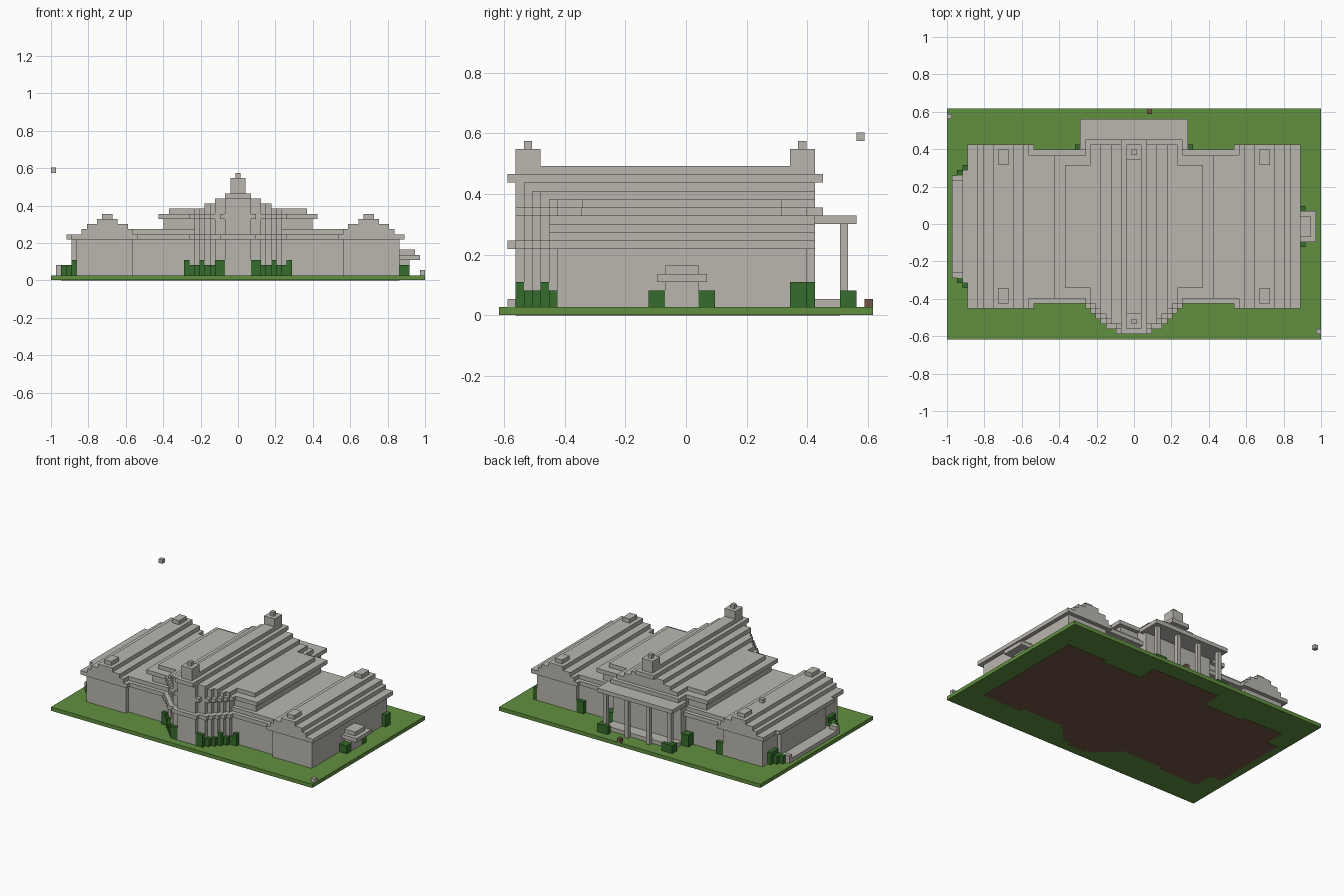
import bpy
import bmesh

UNIT = 2 / 73        # size of one building block
PLATE = 0.06         # thickness of the soil plate, in blocks

old = bpy.data.objects.get("Cube")
if old:
    bpy.data.objects.remove(old, do_unlink=True)


def make_material(name, red, green, blue):
    material = bpy.data.materials.new(name)
    material.use_nodes = True
    colour = (red, green, blue, 1)
    material.diffuse_color = colour
    shader = material.node_tree.nodes["Principled BSDF"]
    shader.inputs["Base Color"].default_value = colour
    shader.inputs["Roughness"].default_value = 0.9
    return material


stone = make_material("pale stone", 0.49, 0.47, 0.43)
grass = make_material("grass green", 0.12, 0.28, 0.05)
leaves = make_material("leaf green", 0.035, 0.15, 0.025)
soil = make_material("soil brown", 0.17, 0.09, 0.06)


def finish(name, mesh_data, material):
    bmesh.ops.recalc_face_normals(mesh_data, faces=mesh_data.faces)
    bmesh.ops.scale(mesh_data, vec=(UNIT, UNIT, UNIT), verts=mesh_data.verts)
    mesh = bpy.data.meshes.new(name)
    mesh_data.to_mesh(mesh)
    mesh_data.free()
    mesh.materials.append(material)
    part = bpy.data.objects.new(name, mesh)
    bpy.context.collection.objects.link(part)
    return part


def prism(name, outline, bottom, top, material):
    """Extrude a flat outline, given in block units, between two heights."""
    data = bmesh.new()
    face = data.faces.new([data.verts.new((x, y, bottom)) for x, y in outline])
    extruded = bmesh.ops.extrude_face_region(data, geom=[face])
    raised = [v for v in extruded["geom"] if isinstance(v, bmesh.types.BMVert)]
    bmesh.ops.translate(data, vec=(0, 0, top - bottom), verts=raised)
    return finish(name, data, material)


def block(name, xs, ys, zs, material=stone):
    """Box covering the inclusive block columns xs, ys and the heights zs."""
    left, right = xs[0] - 0.5, xs[1] + 0.5
    front, back = ys[0] - 0.5, ys[1] + 0.5
    outline = [(left, front), (right, front), (right, back), (left, back)]
    return prism(name, outline, zs[0], zs[1], material)


def pair(name, xs, ys, zs, material=stone):
    """The same box on both sides of the centre line."""
    block("left_" + name, xs, ys, zs, material)
    block("right_" + name, (-xs[1], -xs[0]), ys, zs, material)


def centred(name, half, ys, zs, material=stone):
    block(name, (-half, half), ys, zs, material)


def bay(name, front, halves, limit, back, zs, material=stone):
    """Prism with a stair-stepped front; each row is wider than the last."""
    right, previous = [], None
    for row, half in enumerate(halves):
        half = min(half, limit) + 0.5
        if half != previous:
            y = front + row - 0.5
            if previous is not None:
                right.append((previous, y))
            right.append((half, y))
            previous = half
    right.append((previous, back + 0.5))
    left = [(-x, y) for x, y in reversed(right)]
    return prism(name, right + left, zs[0], zs[1], material)


BAY_WALL = [2, 4, 5, 6, 7, 8]
BAY_EAVE = [3, 5, 6, 7, 8, 9, 10]
WALL = (1, 8)
EAVE = (8, 9)

# Ground slab with the soil patch under the building
centred("lawn", 36, (-22, 22), (PLATE, 1), grass)
SOIL = (0, PLATE)
pair("wing_soil", (21, 31), (-15, 14), SOIL, soil)
centred("middle_soil", 20, (-14, 13), SOIL, soil)
bay("bay_soil", -20, BAY_WALL, 8, 0, SOIL, soil)
centred("portico_soil", 9, (0, 18), SOIL, soil)
block("veranda_soil", (-34, -32), (-10, 9), SOIL, soil)

# Side wings with stepped roofs
pair("wing_wall", (21, 31), (-15, 14), WALL)
pair("wing_eave", (20, 32), (-16, 15), EAVE)
for level, (inner, outer) in enumerate([(21, 30), (22, 29), (24, 27)]):
    pair("wing_roof_step", (inner, outer), (-16, 15), (9 + level, 10 + level))
for side, ys in (("front", (-15, -13)), ("back", (12, 14))):
    pair(side + "_wing_chimney", (25, 26), ys, (12, 13))

# Links between the wings and the centre
centred("link_wall", 20, (-14, 13), WALL)
centred("link_eave", 20, (-15, 14), EAVE)
centred("link_roof", 20, (-14, 13), (9, 10))

# Raised middle storey
centred("middle_wall", 14, (-13, 12), (9, 12))
centred("middle_eave", 15, (-14, 13), (12, 13))
centred("middle_roof", 13, (-12, 11), (13, 14))

# Central hall with stepped front bay
bay("bay_wall", -20, BAY_WALL, 9, 0, (1, 13))
bay("bay_eave", -21, BAY_EAVE, 10, 0, EAVE)
centred("hall_back_wall", 9, (0, 15), (1, 13))

# Stepped gable over the hall, the overhang alternating by level
bay("gable_base", -20, BAY_EAVE, 9, 16, (12, 13))
for level, half in enumerate([8, 6, 4]):
    bay("gable_step", -20, BAY_WALL + [9], half, 15, (13 + level, 14 + level))
centred("gable_upper_eave", 2, (-21, 16), (16, 17))
centred("gable_ridge", 1, (-20, 15), (17, 18))
for side, ys in (("front", (-20, -18)), ("back", (13, 15))):
    centred(side + "_chimney", 1, ys, (17, 20))
    centred(side + "_chimney_pot", 0, (ys[0] + 1, ys[1] - 1), (20, 21))

# Rear portico
centred("portico_floor", 9, (15, 18), (1, 2))
centred("portico_roof", 10, (15, 20), (11, 12))
for x in (3, 9):
    pair("portico_column", (x, x), (19, 19), (1, 11))

# Side porch on the left wing
block("porch_body", (32, 33), (-2, 1), (1, 4))
block("porch_canopy", (32, 35), (-3, 2), (4, 5))
block("porch_canopy_top", (32, 34), (-2, 1), (5, 6))

# Veranda on the right wing
block("veranda_wall", (-32, -31), (-9, 8), WALL)
block("veranda_eave", (-33, -32), (-11, 10), EAVE)
block("veranda_floor", (-35, -32), (-10, 9), (1, 2))
for y in (-10, 9):
    block("veranda_kerb", (-35, -34), (y, y), (1, 3))

# Shrubs nestled in the steps of the front bay
for row, inner in enumerate(BAY_WALL):
    outer = BAY_WALL[row + 1] if row < len(BAY_WALL) - 1 else 10
    y = row - 20
    height = 4 if row in (0, 3) else 3
    pair("bay_shrub", (inner + 1, outer), (y, y), (1, height), leaves)
pair("bay_end_shrub", (10, 10), (-15, -15), (1, 4), leaves)

# Shrubs around the portico and rear corners
pair("portico_shrub", (10, 10), (19, 20), (1, 3), leaves)
pair("column_shrub", (8, 9), (20, 20), (1, 3), leaves)
pair("hall_shrub", (10, 11), (14, 15), (1, 4), leaves)
pair("wing_corner_shrub", (19, 20), (14, 14), (1, 4), leaves)
block("wing_side_shrub", (32, 32), (13, 14), (1, 4), leaves)

# Shrubs beside the porch and the veranda, mirrored front to back
for flip in (False, True):
    def rows(start, end):
        return (-1 - end, -1 - start) if flip else (start, end)
    block("porch_shrub", (32, 33), rows(2, 3), (1, 3), leaves)
    block("veranda_low_shrub", (-34, -33), rows(10, 10), (1, 3), leaves)
    block("veranda_shrub", (-33, -32), rows(10, 11), (1, 3), leaves)
    block("veranda_tall_shrub", (-32, -32), rows(10, 12), (1, 4), leaves)

# Loose marker blocks
block("floating_block", (-36, -36), (21, 21), (21, 22))
block("corner_block", (36, 36), (-21, -21), (1, 2))
block("soil_block", (3, 3), (22, 22), (1, 2), soil)
